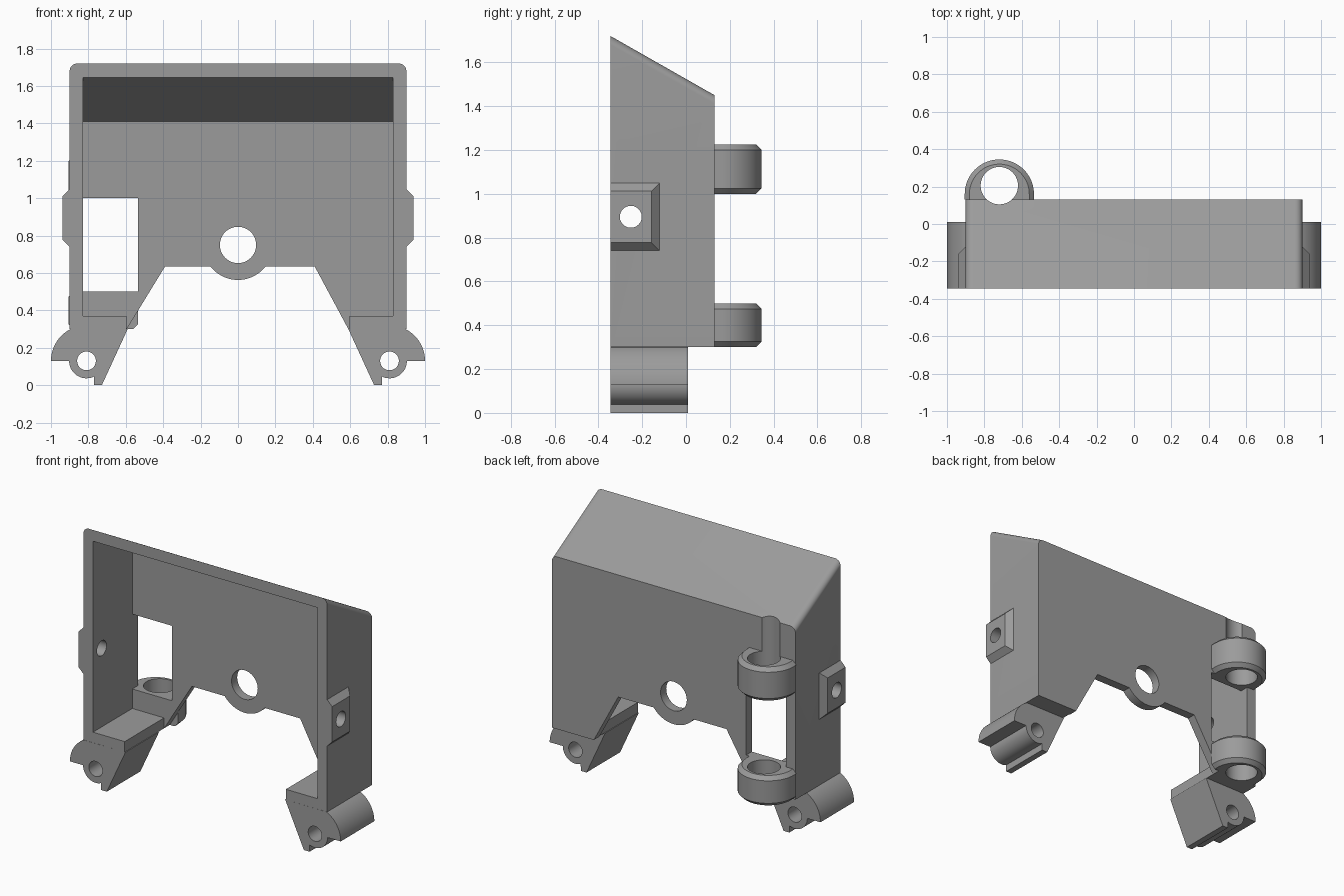
import bpy, bmesh, math
from mathutils import Vector

if "Cube" in bpy.data.objects:
    bpy.data.objects.remove(bpy.data.objects["Cube"])

grey = bpy.data.materials.new("plain grey")
grey.diffuse_color = (0.33, 0.33, 0.33, 1)
grey.use_nodes = True
grey.node_tree.nodes["Principled BSDF"].inputs["Base Color"].default_value = grey.diffuse_color
parts = []


def arc(cx, cy, r, a0, a1, n=24):
    """2D arc points, angles in degrees."""
    return [(cx + r * math.cos(math.radians(a0 + (a1 - a0) * i / n)),
             cy + r * math.sin(math.radians(a0 + (a1 - a0) * i / n))) for i in range(n + 1)]


def circle(cx, cy, r, n=48):
    return arc(cx, cy, r, 0, 360, n)[:-1]


def loft(name, rings, part=True):
    """Closed solid through matching rings of 3D points."""
    bm = bmesh.new()
    vs = [[bm.verts.new(p) for p in ring] for ring in rings]
    n = len(vs[0])
    for a, b in zip(vs, vs[1:]):
        for i in range(n):
            j = (i + 1) % n
            bm.faces.new((a[i], a[j], b[j], b[i]))
    bm.faces.new(vs[0])
    bm.faces.new(vs[-1])
    bmesh.ops.recalc_face_normals(bm, faces=bm.faces)
    me = bpy.data.meshes.new(name)
    bm.to_mesh(me)
    bm.free()
    ob = bpy.data.objects.new(name, me)
    bpy.context.collection.objects.link(ob)
    me.materials.append(grey)
    if part:
        parts.append(ob)
    return ob


def prism(name, pts, axis, lo, hi, part=True):
    """Extrude a 2D outline along x (y,z points), y (x,z) or z (x,y)."""
    place = {'x': lambda p, d: (d, p[0], p[1]),
             'y': lambda p, d: (p[0], d, p[1]),
             'z': lambda p, d: (p[0], p[1], d)}[axis]
    return loft(name, [[place(p, d) for p in pts] for d in (lo, hi)], part)


def rect(a0, b0, a1, b1):
    return [(a0, b0), (a1, b0), (a1, b1), (a0, b1)]


def boolean(ob, cutter, op='DIFFERENCE'):
    mod = ob.modifiers.new(op.lower(), 'BOOLEAN')
    mod.operation, mod.solver, mod.object = op, 'EXACT', cutter
    bpy.context.view_layer.objects.active = ob
    bpy.ops.object.modifier_apply(modifier=mod.name)
    bpy.data.objects.remove(cutter)


FRONT, BACK, WALL = -0.345, 0.13, 0.07
SLOPE = 0.27 / (BACK - FRONT)


def roofed(name, pts, y0, y1, part=True):
    """Extrude front to back, the upper points falling with the roof slope."""
    return loft(name, [[(x, y, z - (SLOPE * (y - FRONT) if z > 1 else 0)) for x, z in pts]
                       for y in (y0, y1)], part)


# Housing shell with rounded, sloping roof
outline = [(-0.9, 0.3), (0.9, 0.3)] + arc(0.86, 1.68, 0.04, 0, 90, 8) + arc(-0.86, 1.68, 0.04, 90, 180, 8)
housing = roofed("housing", outline, FRONT, BACK)
boolean(housing, roofed("cavity", rect(-0.83, 0.37, 0.83, 1.645), FRONT - 0.05, WALL, False))
boolean(housing, prism("floor_gap", rect(-0.595, 0.2, 0.595, 0.5), 'y', -0.5, WALL, False))

# Open notch in the lower back wall, with a round boss and hole in the middle
notch = [(-0.658, 0.2), (-0.595, 0.3), (-0.39, 0.635), (0.41, 0.635), (0.59, 0.3), (0.644, 0.2)]
boolean(housing, prism("notch", notch, 'y', 0.0, 0.3, False))
boolean(housing, prism("centre_boss", circle(0, 0.75, 0.187, 64), 'y', WALL, BACK, False), 'UNION')
boolean(housing, prism("centre_hole", circle(0, 0.75, 0.097), 'y', 0, 0.3, False))

# Window between the hinge lugs
boolean(housing, prism("window", rect(-0.83, 0.5, -0.535, 1.0), 'y', 0.02, 0.3, False))

# Hinge lugs with chamfered rims
PIN = circle(-0.72, 0.205, 0.1)


def lug_ring(r, z):
    return [(x, y, z) for x, y in [(-0.72 + r, BACK)] + arc(-0.72, 0.16, r, 0, 180, 40) + [(-0.72 - r, BACK)]]


for name, z0, z1 in (("lower_hinge_lug", 0.3, 0.5), ("upper_hinge_lug", 1.0, 1.225)):
    lug = loft(name, [lug_ring(0.16, z0), lug_ring(0.185, z0 + 0.025),
                      lug_ring(0.185, z1 - 0.025), lug_ring(0.16, z1)])
    boolean(lug, prism("pin_hole", PIN, 'z', 0.1, 1.8, False))
# Pin groove running up the back wall
boolean(housing, prism("pin_groove", PIN, 'z', 0.1, 1.8, False))

for side, s in (("left", -1), ("right", 1)):
    # Foot with curved guard, round pivot boss and small toe
    foot = ([(0.59, 0.3)] + arc(0.81, 0.13, 0.19, 63, 0) + arc(0.81, 0.13, 0.093, 0, -115)
            + [(0.77, 0), (0.728, 0)])
    ob = prism(side + "_foot", [(s * x, z) for x, z in foot], 'y', FRONT, 0.01)
    boolean(ob, prism("pivot_hole", circle(s * 0.81, 0.13, 0.05), 'y', -0.5, 0.2, False))
    # Chamfered side pad with screw hole
    pad = loft(side + "_pad", [[(s * 0.9, y, z) for y, z in rect(FRONT, 0.74, -0.12, 1.05)],
                               [(s * 0.937, y, z) for y, z in rect(FRONT, 0.777, -0.157, 1.013)]])
    for target in (pad, housing):
        boolean(target, prism("screw_hole", circle(-0.252, 0.895, 0.05), 'x', s * 0.8, s * 1.0, False))

# Smooth the round surfaces, keep edges sharp
bpy.ops.object.select_all(action='DESELECT')
for ob in parts:
    ob.select_set(True)
bpy.context.view_layer.objects.active = housing
bpy.ops.object.shade_smooth_by_angle(angle=math.radians(30))
